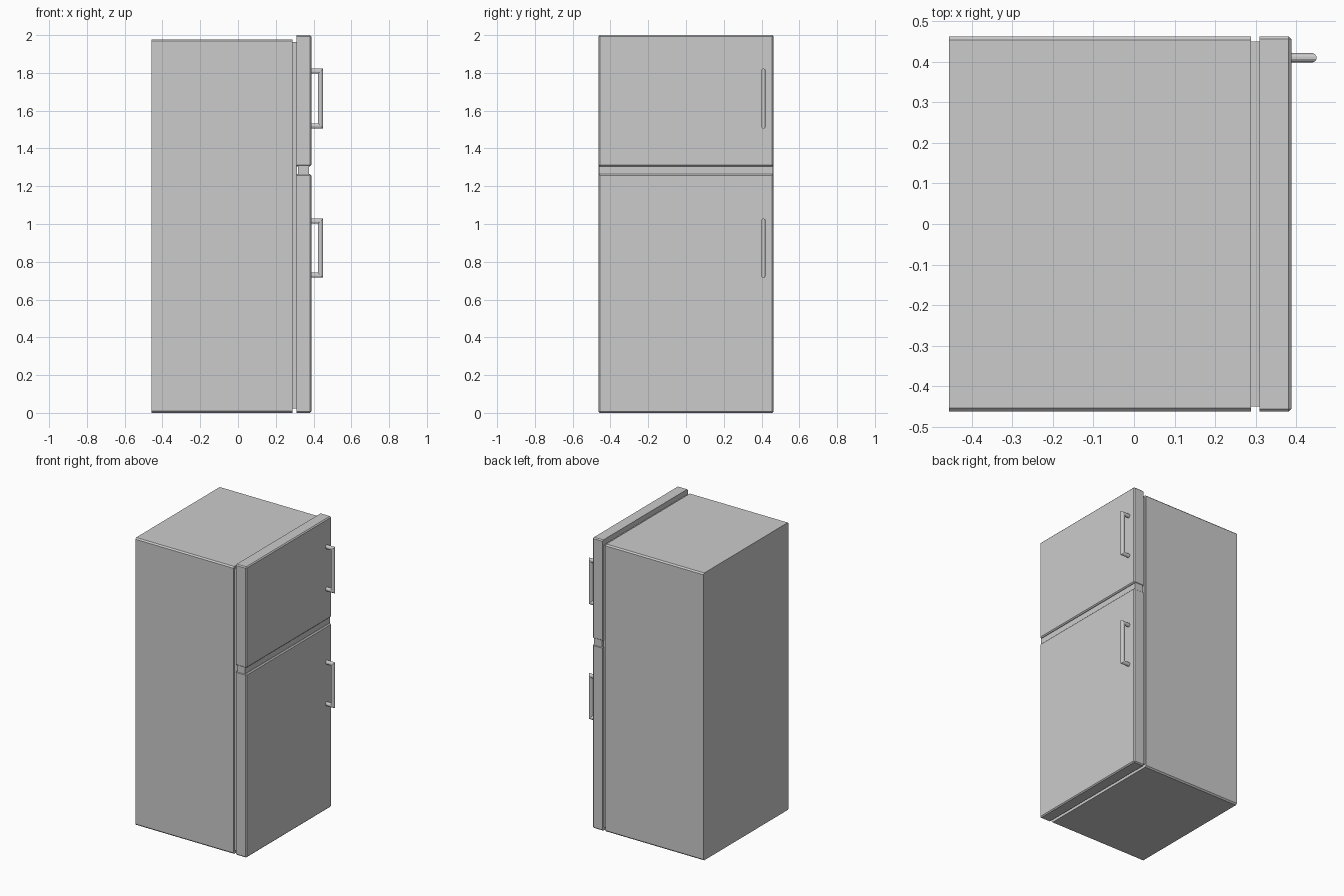
import bpy, bmesh
from math import cos, sin, pi
from mathutils import Vector

if "Cube" in bpy.data.objects:
    bpy.data.objects.remove(bpy.data.objects["Cube"])


def box(name, lo, hi, bevel=0.0, keep=None):
    """Box between two corners; edges accepted by keep() are chamfered."""
    lo, hi = Vector(lo), Vector(hi)
    bm = bmesh.new()
    bmesh.ops.create_cube(bm, size=1)
    for v in bm.verts:
        v.co = Vector((v.co[i] * (hi[i] - lo[i]) + (lo[i] + hi[i]) / 2 for i in range(3)))
    if bevel:
        edges = [e for e in bm.edges if keep(e)]
        bmesh.ops.bevel(bm, geom=edges, offset=bevel, segments=1,
                        affect='EDGES', profile=0.5)
    finish(name, bm)


def finish(name, bm):
    bmesh.ops.recalc_face_normals(bm, faces=bm.faces)
    mesh = bpy.data.meshes.new(name)
    bm.to_mesh(mesh)
    bm.free()
    ob = bpy.data.objects.new(name, mesh)
    bpy.context.collection.objects.link(ob)
    return ob


def handle(name, z0, z1, x0=0.38, x1=0.437, y=0.41, rx=0.014, ry=0.012, sides=12):
    """U-shaped pull swept with mitred corners."""
    path = [((x0, z0), (0, 1)), ((x1, z0), (-1, 1)),
            ((x1, z1), (-1, -1)), ((x0, z1), (0, -1))]
    bm = bmesh.new()
    rings = []
    for (px, pz), (mx, mz) in path:
        ring = []
        for i in range(sides):
            a = 2 * pi * (i + 0.5) / sides
            s = rx * sin(a)
            ring.append(bm.verts.new((px + mx * s, y + ry * cos(a), pz + mz * s)))
        rings.append(ring)
    for a, b in zip(rings, rings[1:]):
        for i in range(sides):
            j = (i + 1) % sides
            bm.faces.new((a[i], a[j], b[j], b[i]))
    bm.faces.new(rings[0])
    bm.faces.new(rings[-1])
    finish(name, bm)


W = 0.463                      # half width
BACK, FRONT = 0.31, 0.388      # door depth


def lengthwise(e):
    a, b = e.verts
    return abs(a.co.x - b.co.x) > 0.01


def not_back(e):
    return max(v.co.x for v in e.verts) > FRONT - 0.001


# Cabinet, chamfered along its long horizontal edges
box("cabinet", (-0.457, -W, 0), (0.289, W, 1.977), 0.009, lengthwise)

# Recessed seal between cabinet and doors
box("door_seal", (0.288, -0.45, 0.022), (0.312, 0.45, 1.964))

# Doors and the recessed strip between them
box("fridge_door", (BACK, -W, 0), (FRONT, W, 1.264), 0.007, not_back)
box("freezer_door", (BACK, -W, 1.305), (FRONT, W, 2.0), 0.007, not_back)
box("door_divider", (0.317, -0.46, 1.255), (0.377, 0.46, 1.315))

# Handles
for name, low, high in (("fridge_handle", 0.729, 1.015), ("freezer_handle", 1.519, 1.809)):
    handle(name, low, high)
